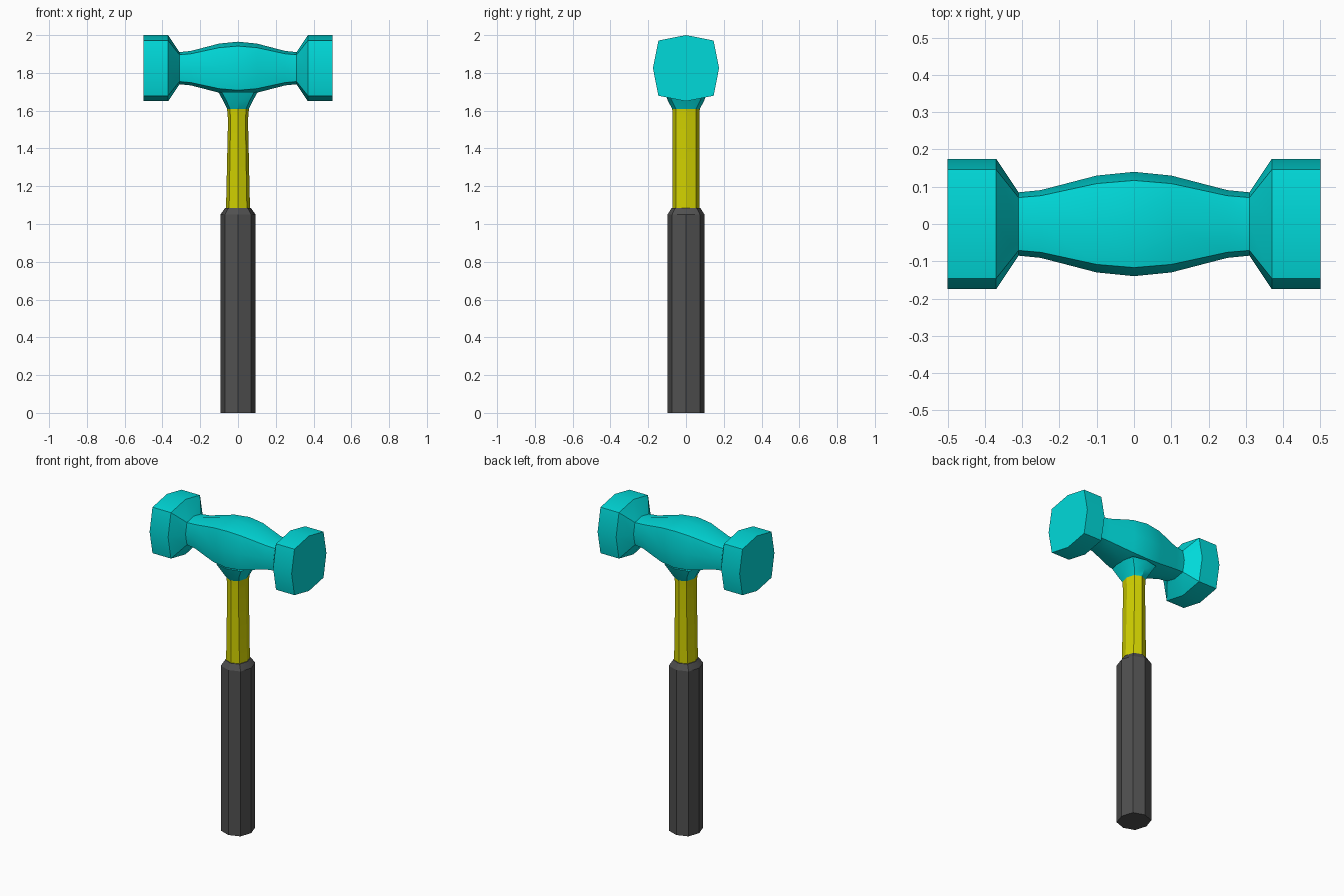
import bpy, bmesh, math

if "Cube" in bpy.data.objects:
    bpy.data.objects.remove(bpy.data.objects["Cube"])


def octagon(a, b, k):
    """Bulged square: edge midpoints at a and b, corners at k times that."""
    return [(a, 0), (a*k, b*k), (0, b), (-a*k, b*k),
            (-a, 0), (-a*k, -b*k), (0, -b), (a*k, -b*k)]


def loft(name, rings, mat=None):
    """Skin a list of closed vertex rings and cap both ends."""
    bm = bmesh.new()
    vs = [[bm.verts.new(p) for p in r] for r in rings]
    for r0, r1 in zip(vs, vs[1:]):
        n = len(r0)
        for i in range(n):
            j = (i + 1) % n
            bm.faces.new((r0[i], r0[j], r1[j], r1[i]))
    bm.faces.new(vs[0])
    bm.faces.new(vs[-1])
    bmesh.ops.recalc_face_normals(bm, faces=bm.faces)
    me = bpy.data.meshes.new(name)
    bm.to_mesh(me)
    bm.free()
    ob = bpy.data.objects.new(name, me)
    bpy.context.collection.objects.link(ob)
    if mat:
        me.materials.append(mat)
    bpy.ops.object.select_all(action='DESELECT')
    bpy.context.view_layer.objects.active = ob
    ob.select_set(True)
    bpy.ops.object.shade_smooth_by_angle(angle=math.radians(30))
    return ob


def upright(name, rows, mat):
    """Vertical octagonal part from rows of z, half x, half y, corner factor."""
    return loft(name, [[(x, y, z) for x, y in octagon(a, b, k)]
                       for z, a, b, k in rows], mat)


def material(name, color):
    m = bpy.data.materials.new(name)
    m.diffuse_color = (*color, 1)
    m.use_nodes = True
    m.node_tree.nodes["Principled BSDF"].inputs["Base Color"].default_value = m.diffuse_color
    return m


teal = material("teal", (0.0, 0.70, 0.70))
yellow = material("yellow", (0.64, 0.64, 0.0))
dark = material("dark_grip", (0.08, 0.08, 0.08))

# Double-faced head: mirrored profile of x and radius
half = [(0.10, 0.13), (0.25, 0.091), (0.31, 0.085), (0.37, 0.175), (0.50, 0.175)]
profile = [(-x, r) for x, r in reversed(half)] + [(0, 0.14)] + half
loft("head", [[(x, y, 1.825 + z) for y, z in octagon(r, r, 0.835)]
              for x, r in profile], teal)

# Flared socket under the head
upright("socket", [(1.61, 0.058, 0.073, 0.74), (1.65, 0.077, 0.095, 0.78),
                   (1.70, 0.105, 0.113, 0.83)], teal)

# Tapered shaft
upright("shaft", [(1.06, 0.064, 0.071, 0.74), (1.55, 0.053, 0.071, 0.74),
                  (1.61, 0.058, 0.073, 0.74)], yellow)

# Grip with chamfered top
upright("grip", [(0, 0.093, 0.098, 0.75), (1.05, 0.093, 0.098, 0.75),
                 (1.085, 0.068, 0.076, 0.75)], dark)
